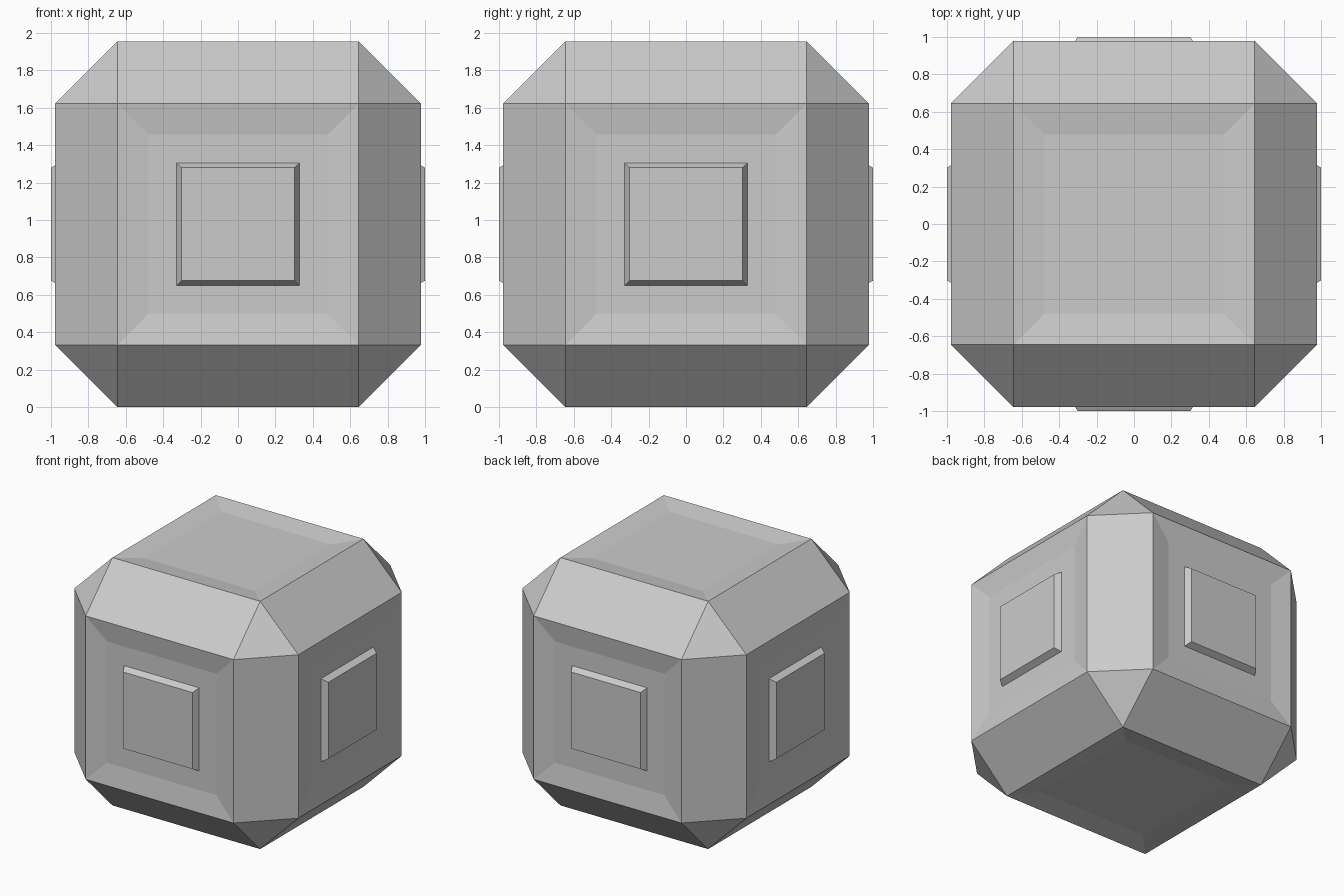
import bpy
import bmesh
from math import pi
from mathutils import Matrix

HALF = 0.978      # half width of the block
FLAT = 0.645      # half width of each square side
PANEL = 0.41      # half width of the sunken floor
SINK = 0.025      # depth of the sunken floor
PLATE_BASE, PLATE_TOP = 0.328, 0.302

cube = bpy.data.objects.get("Cube")
if cube:
    bpy.data.objects.remove(cube, do_unlink=True)

grey = bpy.data.materials.new("plain grey")
grey.use_nodes = True
colour = (0.6, 0.6, 0.6, 1)
grey.diffuse_color = colour
grey.node_tree.nodes["Principled BSDF"].inputs["Base Color"].default_value = colour


def make_object(name, bm):
    mesh = bpy.data.meshes.new(name)
    bmesh.ops.recalc_face_normals(bm, faces=bm.faces)
    bm.to_mesh(mesh)
    bm.free()
    mesh.materials.append(grey)
    obj = bpy.data.objects.new(name, mesh)
    bpy.context.collection.objects.link(obj)
    obj.location.z = HALF
    return obj


# Block with broad bevelled edges and a shallow sunken panel on all six sides
bm = bmesh.new()
bmesh.ops.create_cube(bm, size=2 * HALF)
bmesh.ops.bevel(bm, geom=bm.edges[:], offset=HALF - FLAT, offset_type='OFFSET',
                segments=1, profile=0.5, affect='EDGES')
sides = [f for f in bm.faces if max(abs(c) for c in f.normal) > 0.99]
bmesh.ops.inset_individual(bm, faces=sides, thickness=FLAT - PANEL, depth=-SINK)
make_object("bevelled_block", bm)

# Raised plate with sloping sides on each of the four upright sides
for i, name in enumerate(["front", "left", "back", "right"]):
    bm = bmesh.new()
    bmesh.ops.create_cube(bm, size=2)
    for v in bm.verts:
        outer = v.co.y < 0
        half = PLATE_TOP if outer else PLATE_BASE
        v.co.x *= half
        v.co.z *= half
        v.co.y = -1 if outer else SINK - HALF
    # The inner face lies against the block, so it is left open
    hidden = [f for f in bm.faces if all(v.co.y > -HALF for v in f.verts)]
    bmesh.ops.delete(bm, geom=hidden, context='FACES')
    bmesh.ops.rotate(bm, verts=bm.verts, cent=(0, 0, 0),
                     matrix=Matrix.Rotation(i * pi / 2, 3, 'Z'))
    make_object(name + "_plate", bm)
